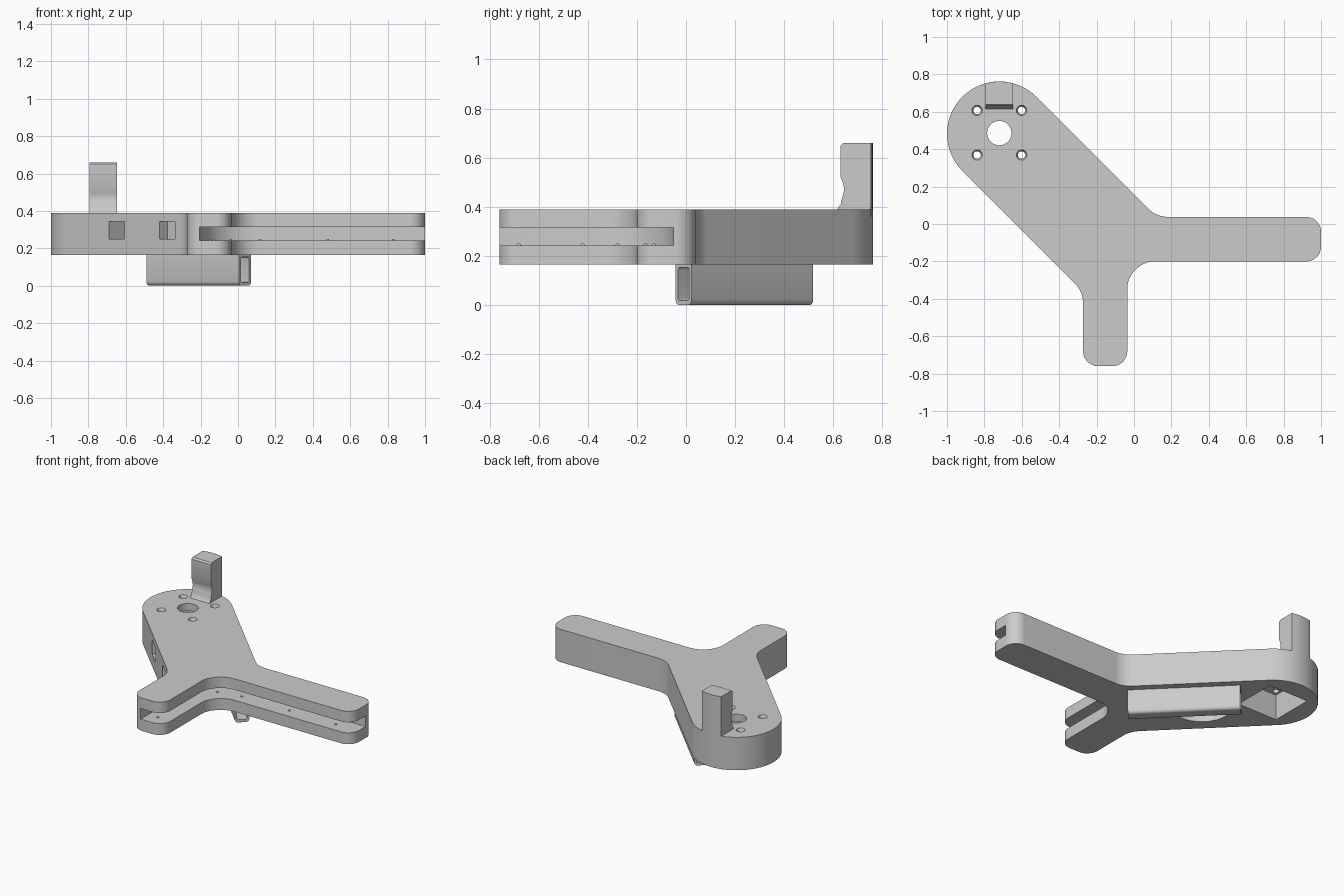
import bpy, bmesh, math
from mathutils import Vector, Matrix

if "Cube" in bpy.data.objects:
    bpy.data.objects.remove(bpy.data.objects["Cube"], do_unlink=True)

grey = bpy.data.materials.new("grey plastic")
grey.use_nodes = True
grey.diffuse_color = (0.6, 0.6, 0.6, 1)
grey.node_tree.nodes["Principled BSDF"].inputs["Base Color"].default_value = (0.6, 0.6, 0.6, 1)

BOTTOM, TOP = 0.165, 0.39
HUB = Vector((-0.72, 0.482))
R = 0.28


def finish(name, bm):
    bmesh.ops.recalc_face_normals(bm, faces=bm.faces)
    mesh = bpy.data.meshes.new(name)
    bm.to_mesh(mesh)
    bm.free()
    mesh.materials.append(grey)
    ob = bpy.data.objects.new(name, mesh)
    bpy.context.collection.objects.link(ob)
    return ob


def fillet(corners, steps=16):
    """Outline from (x, y, radius) corners, without repeated points."""
    pts = []
    for i, (x, y, r) in enumerate(corners):
        p = Vector((x, y, 0))
        if not r:
            pts.append(p)
            continue
        a = (Vector((*corners[i - 1][:2], 0)) - p).normalized()
        b = (Vector((*corners[(i + 1) % len(corners)][:2], 0)) - p).normalized()
        half = a.angle(b) / 2
        c = p + (a + b).normalized() * (r / math.sin(half))
        t = r / math.tan(half)
        s, e = p + a * t - c, p + b * t - c
        sweep = s.angle(e)
        for k in range(steps + 1):
            f = k / steps
            q = c + (s * math.sin((1 - f) * sweep) + e * math.sin(f * sweep)) / math.sin(sweep)
            if not pts or (q - pts[-1]).length > 0.001:
                pts.append(q)
    return pts


def prism(name, pts, z0, z1, matrix=Matrix()):
    bm = bmesh.new()
    low = [bm.verts.new((p[0], p[1], z0)) for p in pts]
    high = [bm.verts.new((p[0], p[1], z1)) for p in pts]
    bm.faces.new(low[::-1])
    bm.faces.new(high)
    for i in range(len(pts)):
        bm.faces.new((low[i - 1], low[i], high[i], high[i - 1]))
    bm.transform(matrix)
    return finish(name, bm)


def box(name, size, matrix, bevel=0):
    bm = bmesh.new()
    bmesh.ops.create_cube(bm, size=1, matrix=Matrix.Diagonal((*size, 1)))
    if bevel:
        long = [e for e in bm.edges if abs(e.verts[0].co.x - e.verts[1].co.x) > 0.01]
        bmesh.ops.bevel(bm, geom=long, offset=bevel, segments=5, profile=0.5, affect='EDGES')
    bm.transform(matrix)
    return finish(name, bm)


def cone(name, x, y, z0, z1, r0, r1):
    bm = bmesh.new()
    bmesh.ops.create_cone(bm, cap_ends=True, segments=48, radius1=r0, radius2=r1, depth=z1 - z0,
                          matrix=Matrix.Translation((x, y, (z0 + z1) / 2)))
    return finish(name, bm)


def boolean(target, tool, operation='DIFFERENCE'):
    mod = target.modifiers.new("cut", 'BOOLEAN')
    mod.operation, mod.object, mod.solver = operation, tool, 'EXACT'
    bpy.context.view_layer.objects.active = target
    bpy.ops.object.modifier_apply(modifier=mod.name)
    bpy.data.objects.remove(tool, do_unlink=True)


def smooth(ob):
    bpy.ops.object.select_all(action='DESELECT')
    ob.select_set(True)
    bpy.context.view_layer.objects.active = ob
    bpy.ops.object.shade_smooth_by_angle(angle=math.radians(30))


# Three-armed body
k = R * math.sqrt(2)
body = prism("body", fillet([
    (1, 0.038, 0.08), (0.12, 0.038, 0.15), (HUB.x, HUB.y + k, R), (HUB.x - k, HUB.y, R),
    (-0.272, -0.362, 0.15), (-0.272, -0.76, 0.08), (-0.036, -0.76, 0.08),
    (-0.036, -0.2, 0.15), (1, -0.2, 0.08)]), BOTTOM, TOP)

# Panel slot along the inner edge of the two arms
boolean(body, prism("slot_cutter", fillet([
    (1.2, -0.05, 0), (-0.205, -0.05, 0.3), (-0.205, -0.95, 0), (1.2, -0.95, 0)]), 0.243, 0.315))

# Square and round pockets underneath
boolean(body, box("square_cutter", (0.3, 0.3, 0.3), Matrix.Translation((HUB.x, HUB.y, 0.19))))
boolean(body, cone("round_cutter", -0.405, 0.17, 0.05, 0.338, 0.2, 0.2))

# Shaft hole and countersunk screw holes
boolean(body, cone("shaft_cutter", HUB.x, HUB.y + 0.004, 0.3, 0.45, 0.065, 0.065))
for sx in (-1, 1):
    for sy in (-1, 1):
        x, y = HUB.x + sx * 0.119, HUB.y + 0.006 + sy * 0.119
        boolean(body, cone("screw_cutter", x, y, 0.3, 0.45, 0.02, 0.02))
        boolean(body, cone("countersink_cutter", x, y, 0.36, 0.41, 0.013, 0.038))

# Windows in the slanted side wall
turn = Matrix.Rotation(math.radians(-45), 4, 'Z')
for x, depth in ((-0.648, 0.3), (-0.378, 0.12)):
    boolean(body, box("window_cutter", (0.12, depth, 0.095),
                      Matrix.Translation((x, -0.634 - x, 0.297)) @ turn))
smooth(body)

# Upright post with a concave front, trimmed to the hub curve
side = [(0.8, 0.36), (0.8, 0.66), (0.64, 0.66), (0.63, 0.65), (0.63, 0.52), (0.64, 0.495),
        (0.644, 0.47), (0.638, 0.445), (0.632, 0.425), (0.63, 0.41), (0.615, 0.39), (0.615, 0.36)]
to_side = Matrix(((0, 0, 1, HUB.x), (1, 0, 0, 0), (0, 1, 0, 0), (0, 0, 0, 1)))
post = prism("post", side, -0.073, 0.073, to_side)
boolean(post, cone("post_trim", HUB.x, HUB.y, 0.3, 0.7, R, R), 'INTERSECT')
smooth(post)

# Hollow rail slung under the long arm
rail = box("rail", (0.7, 0.092, 0.185), Matrix.Translation((-0.21, 0.238, 0.0925)) @ turn, 0.022)
boolean(rail, box("rail_cutter", (0.8, 0.064, 0.135),
                  Matrix.Translation((-0.21, 0.238, 0.086)) @ turn, 0.01))
smooth(rail)

# Tiny grip bumps on the slot floor
for x, y in ((-0.13, -0.68), (-0.15, -0.42), (-0.13, -0.28), (-0.04, -0.165),
             (0.12, -0.13), (0.48, -0.13), (0.83, -0.13)):
    smooth(cone("grip_bump", x, y, 0.24, 0.25, 0.009, 0.005))
